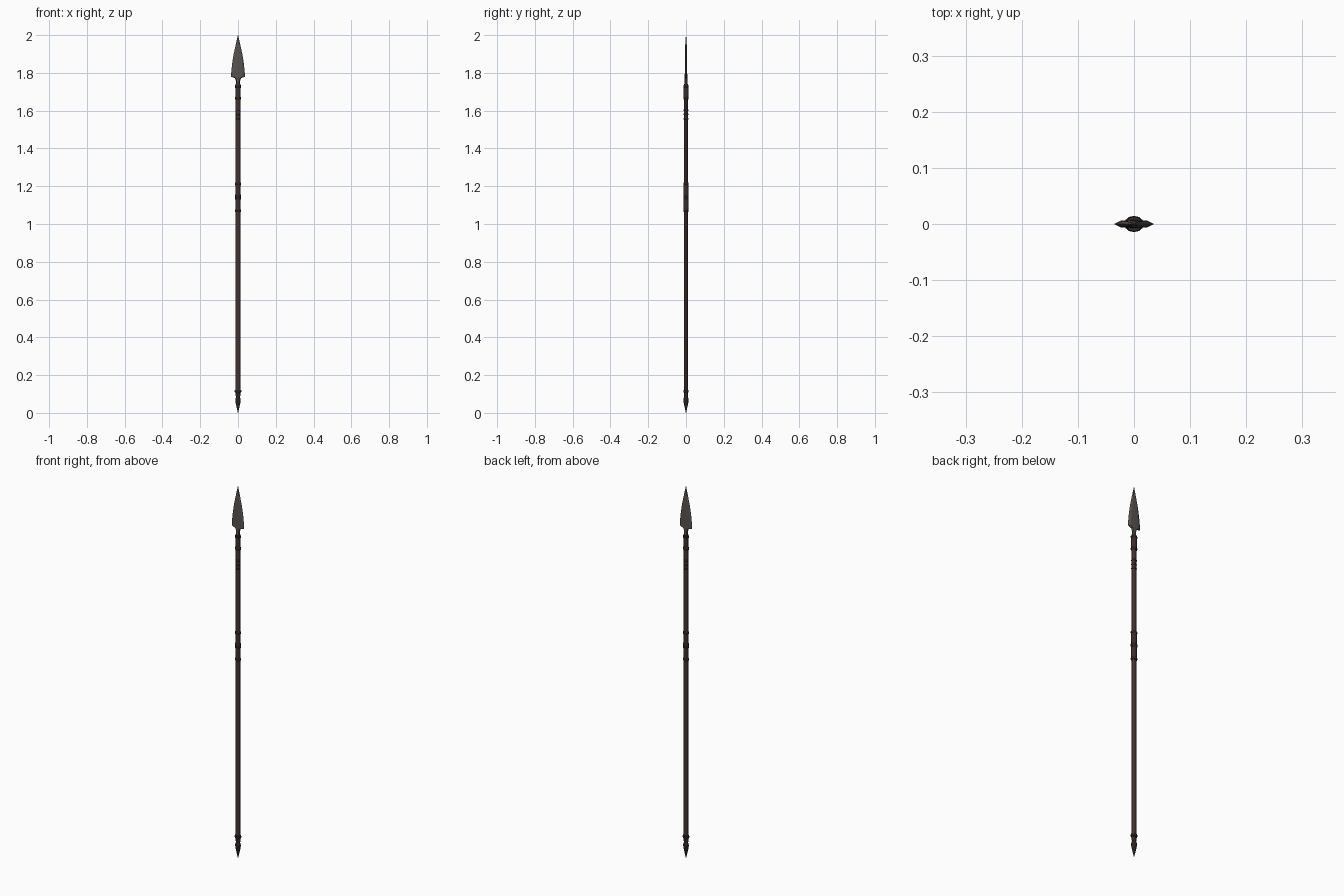
import bpy, math

if "Cube" in bpy.data.objects:
    bpy.data.objects.remove(bpy.data.objects["Cube"])


def material(name, rgb):
    m = bpy.data.materials.new(name)
    m.diffuse_color = (*rgb, 1)
    m.use_nodes = True
    m.node_tree.nodes["Principled BSDF"].inputs["Base Color"].default_value = m.diffuse_color
    return m


WOOD = material("dark brown wood", (0.055, 0.034, 0.030))
STEEL = material("dull grey steel", (0.095, 0.086, 0.078))
LEATHER = material("dark leather", (0.045, 0.028, 0.025))
IRON = material("blackened iron", (0.022, 0.016, 0.015))

ROUND = [(math.cos(math.tau * i / 12), math.sin(math.tau * i / 12)) for i in range(12)]
BLADE = [(1, 0), (0.65, 0.9), (0, 1), (-0.65, 0.9), (-1, 0), (-0.65, -0.9), (0, -1), (0.65, -0.9)]


def loft(name, mat, rows, section=ROUND, smooth=False):
    """Stack scaled sections; rows are (z, half width, half depth)."""
    n = len(section)
    verts = [(x * rx, y * ry, z) for z, rx, ry in rows for x, y in section]
    faces = [(r * n + i, r * n + (i + 1) % n, (r + 1) * n + (i + 1) % n, (r + 1) * n + i)
             for r in range(len(rows) - 1) for i in range(n)]
    faces += [tuple(reversed(range(n))), tuple(range(len(verts) - n, len(verts)))]
    me = bpy.data.meshes.new(name)
    me.from_pydata(verts, [], faces)
    me.materials.append(mat)
    ob = bpy.data.objects.new(name, me)
    bpy.context.collection.objects.link(ob)
    if smooth:
        me.shade_smooth()
        me.set_sharp_from_angle(angle=math.radians(40))
    return ob


def ring(name, z, h, rx, ry, mat=IRON):
    """Band with chamfered rims."""
    return loft(name, mat, [(z - h, rx * 0.88, ry * 0.88), (z - h * 0.5, rx, ry),
                            (z + h * 0.5, rx, ry), (z + h, rx * 0.88, ry * 0.88)])


# Shaft, slightly oval
loft("shaft", WOOD, [(0.09, 0.013, 0.0095), (1.74, 0.013, 0.0095)], smooth=True)

# Spearhead: socket neck, barbed shoulders, tapering blade
loft("blade", STEEL, [(1.73, 0.009, 0.007), (1.755, 0.010, 0.007), (1.772, 0.016, 0.007),
                      (1.779, 0.036, 0.007), (1.80, 0.036, 0.0065), (1.85, 0.031, 0.006),
                      (1.90, 0.023, 0.005), (1.95, 0.012, 0.004), (2.0, 0.0006, 0.0006)], BLADE)

# Head collar and hand grip with their bands
loft("head_collar", LEATHER, [(1.66, 0.0135, 0.013), (1.735, 0.0135, 0.013)], smooth=True)
loft("grip", LEATHER, [(1.065, 0.0135, 0.013), (1.22, 0.0135, 0.013)], smooth=True)
for i, z in enumerate((1.728, 1.665, 1.212, 1.07)):
    ring(f"collar_band_{i}", z, 0.007, 0.0165, 0.0138)
ring("grip_middle_band", 1.143, 0.013, 0.0165, 0.0138)

# Cord bindings below the head
for i in range(3):
    ring(f"cord_{i}", 1.558 + i * 0.022, 0.005, 0.0135, 0.0128)

# Pointed butt spike
ring("butt_band", 0.115, 0.007, 0.0175, 0.0145)
loft("butt_spike", IRON, [(0.0, 0.0006, 0.0006), (0.055, 0.013, 0.0125), (0.072, 0.0145, 0.0135),
                          (0.085, 0.010, 0.010), (0.11, 0.0125, 0.0115)])
